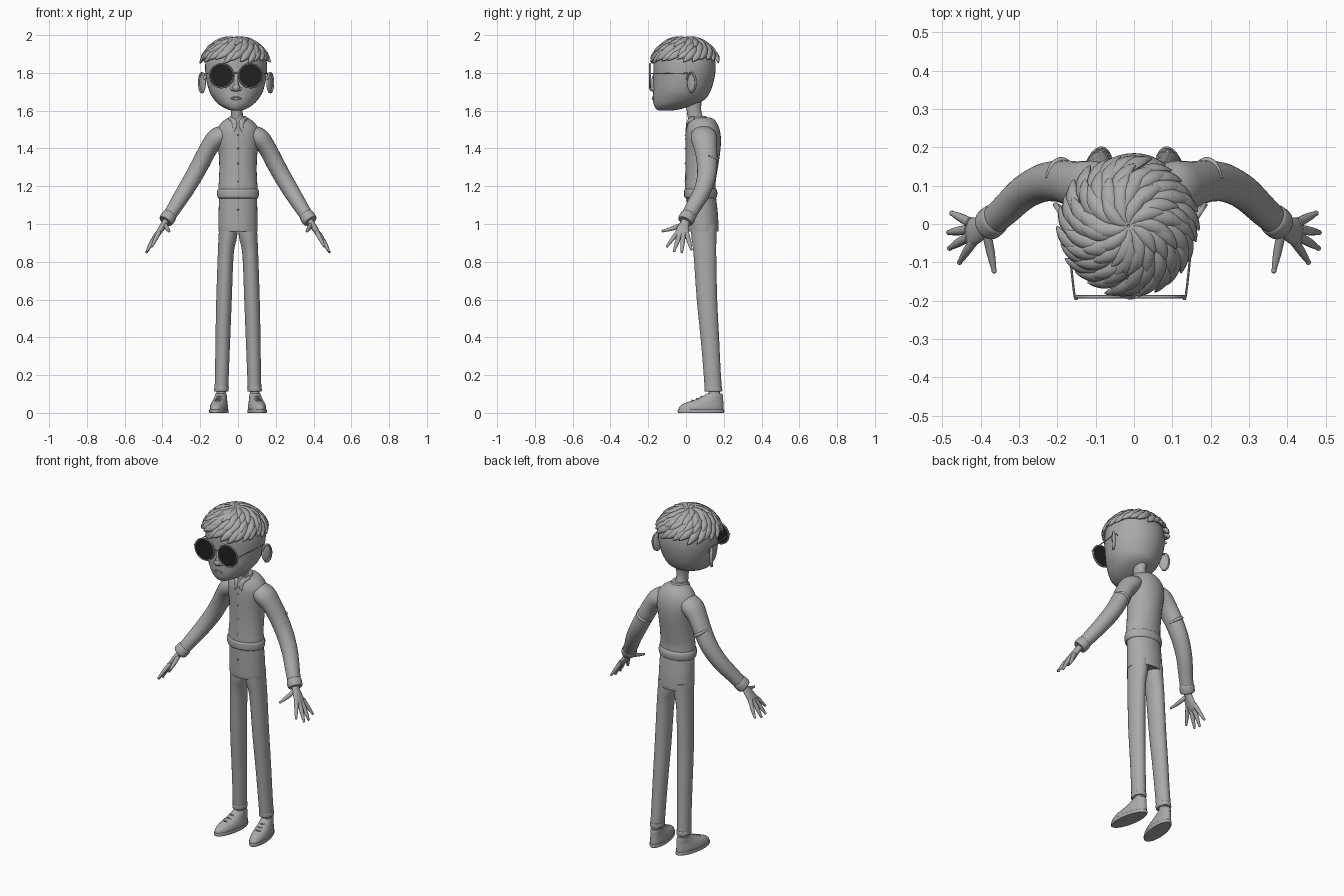
import bpy, bmesh, math, random
from mathutils import Vector, Matrix

if "Cube" in bpy.data.objects:
    bpy.data.objects.remove(bpy.data.objects["Cube"], do_unlink=True)
random.seed(4)
SIDES = ((1, "left"), (-1, "right"))
HEAD_X = -0.01


def material(name, value):
    mat = bpy.data.materials.new(name)
    mat.use_nodes = True
    colour = (value, value, value, 1)
    mat.diffuse_color = colour
    mat.node_tree.nodes["Principled BSDF"].inputs["Base Color"].default_value = colour
    return mat


grey = material("plain grey", 0.4)
black = material("lens black", 0.015)


def spline(rows, steps):
    """Smooth interpolation through rows of numbers."""
    ext = [rows[0]] + list(rows) + [rows[-1]]
    out = []
    for i in range(1, len(ext) - 2):
        for k in range(steps):
            t = k / steps
            out.append([0.5 * (2*b + (c - a)*t + (2*a - 5*b + 4*c - d)*t*t + (3*b - a - 3*c + d)*t**3)
                        for a, b, c, d in zip(*ext[i - 1:i + 3])])
    return out + [rows[-1]]


def loft(bm, rows, n=20, steps=4, ref=(0, 1, 0), level=False):
    """Rows are x, y, z, side radius, radius along ref; level keeps rings horizontal."""
    rows = spline(rows, steps)
    centres = [Vector(r[:3]) for r in rows]
    rings = []
    for i, row in enumerate(rows):
        u, w = Vector((1, 0, 0)), Vector((0, 1, 0))
        if not level:
            t = (centres[min(i + 1, len(rows) - 1)] - centres[max(i - 1, 0)]).normalized()
            w = Vector(ref)
            w = (w - t * w.dot(t)).normalized()
            u = t.cross(w)
        angles = [math.tau * k / n for k in range(n)]
        rings.append([bm.verts.new(centres[i] + u * row[3] * math.cos(a) + w * row[4] * math.sin(a))
                      for a in angles])
    for a, b in zip(rings, rings[1:]):
        for k in range(n):
            bm.faces.new((a[k], a[(k + 1) % n], b[(k + 1) % n], b[k]))
    bm.faces.new(rings[0])
    bm.faces.new(rings[-1])


def stack(bm, rows, x=0, n=32, steps=4):
    """Horizontal rings given as z, half width, front y, back y."""
    loft(bm, [(x, (f + b) / 2, z, hw, (b - f) / 2) for z, hw, f, b in rows], n, steps, level=True)


def ball(bm, centre, radii):
    bmesh.ops.create_uvsphere(bm, u_segments=20, v_segments=12, radius=1,
                              matrix=Matrix.LocRotScale(Vector(centre), None, Vector(radii)))


def finish(name, bm, side=1, dx=0, mat=grey, angle=40):
    for v in bm.verts:
        v.co.x = v.co.x * side + dx
    bmesh.ops.recalc_face_normals(bm, faces=bm.faces)
    mesh = bpy.data.meshes.new(name)
    bm.to_mesh(mesh)
    bm.free()
    mesh.materials.append(mat)
    obj = bpy.data.objects.new(name, mesh)
    bpy.context.collection.objects.link(obj)
    bpy.ops.object.select_all(action="DESELECT")
    obj.select_set(True)
    bpy.context.view_layer.objects.active = obj
    bpy.ops.object.shade_smooth_by_angle(angle=math.radians(angle))
    return obj


# Head, nose and lips
bm = bmesh.new()
stack(bm, [(1.6, .02, -.14, -.08), (1.608, .05, -.158, -.03), (1.63, .088, -.17, .04), (1.66, .117, -.175, .1),
           (1.7, .141, -.174, .128), (1.76, .157, -.172, .148), (1.82, .164, -.172, .157), (1.87, .16, -.17, .154),
           (1.91, .145, -.156, .14), (1.94, .118, -.13, .115), (1.963, .075, -.09, .07), (1.971, .03, -.04, .03)], n=40)
finish("head", bm, dx=HEAD_X)
bm = bmesh.new()
ball(bm, (0, -.172, 1.72), (.021, .023, .02))
loft(bm, [(0, -.168, 1.79, .01, .006), (0, -.175, 1.755, .011, .01), (0, -.178, 1.72, .014, .012)])
for s in (1, -1):
    ball(bm, (s * .018, -.17, 1.715), (.012, .014, .011))
finish("nose", bm, dx=HEAD_X)
bm = bmesh.new()
for z, r in ((1.671, .005), (1.661, .006)):
    loft(bm, [(-.036, -.166, 1.665, .001, .002), (0, -.175, z, r, r), (.036, -.166, 1.665, .001, .002)], n=10)
finish("lips", bm, dx=HEAD_X)

# Ears with a raised rim
for s, side in SIDES:
    bm = bmesh.new()
    ball(bm, (0, 0, 0), (.009, .028, .053))
    arc = [math.radians(a) for a in range(160, -111, -30)]
    loft(bm, [(.004, .027 * math.cos(a), .051 * math.sin(a), .006, .007) for a in arc], n=10, ref=(1, 0, 0))
    bm.transform(Matrix.Translation((.177, .03, 1.748)) @ Matrix.Rotation(math.radians(-33), 4, "Z"))
    finish(side + "_ear", bm, s, HEAD_X)

# Round dark glasses
for s, side in SIDES:
    bm = bmesh.new()
    circle = [math.tau * k / 40 for k in range(41)]
    loft(bm, [(.077 + .063 * math.cos(a), -.19, 1.785 + .063 * math.sin(a), .004, .005) for a in circle], n=8, steps=1)
    finish(side + "_lens_rim", bm, s, HEAD_X)
    bm = bmesh.new()
    bmesh.ops.create_cone(bm, cap_ends=True, segments=40, radius1=.061, radius2=.061, depth=.006,
                          matrix=Matrix.Translation((.077, -.19, 1.785)) @ Matrix.Rotation(math.pi / 2, 4, "X"))
    finish(side + "_lens", bm, s, HEAD_X, black)
    bm = bmesh.new()
    loft(bm, [(x, y, z, .003, .003) for x, y, z in ((.138, -.191, 1.796), (.145, -.188, 1.796), (.158, -.07, 1.796),
                                                 (.166, .02, 1.797), (.166, .045, 1.78))], n=8, ref=(0, 0, 1))
    finish(side + "_glasses_arm", bm, s, HEAD_X)
bm = bmesh.new()
loft(bm, [(-.017, -.19, 1.795, .003, .003), (0, -.194, 1.801, .003, .003), (.017, -.19, 1.795, .003, .003)], n=8)
finish("glasses_bridge", bm, dx=HEAD_X)

# Hair: leaf-shaped tufts swirling down from the crown
def dome(theta, phi, lift):
    d = Vector((math.sin(theta) * math.cos(phi), math.sin(theta) * math.sin(phi), math.cos(theta)))
    return Vector((-.005, -.005, 1.832)) + Vector((d.x * .174, d.y * .174, d.z * .15)) * lift, d


def tuft(bm, phi, start, end, width, swirl):
    rows = []
    for t, w in ((0, .35), (.3, .9), (.6, 1), (.85, .6), (1, .08)):
        p, d = dome(math.radians(start + (end - start) * t), phi - swirl * t, 1 + .075 * t * t)
        rows.append((*p, width * w, .013 * w + .001))
        if t == .6:
            normal = d
    loft(bm, rows, n=8, steps=3, ref=normal)


bm = bmesh.new()
for count, start, end, width in ((26, 45, 80, .021), (22, 28, 64, .021), (16, 10, 48, .022), (10, 1, 36, .02)):
    for k in range(count):
        phi = math.tau * (k + random.uniform(-.2, .2)) / count + start
        tuft(bm, phi, start, end + random.uniform(-5, 5), width, .55)
tuft(bm, math.radians(-85), 3, 42, .026, .15)
finish("hair", bm, dx=HEAD_X, angle=60)

# Neck and collar
bm = bmesh.new()
stack(bm, [(1.52, .034, .02, .11), (1.57, .032, .008, .088), (1.61, .031, .002, .08), (1.66, .036, -.01, .085)], x=-.006)
finish("neck", bm)
bm = bmesh.new()
stack(bm, [(1.53, .06, .006, .14), (1.555, .05, .012, .118), (1.572, .043, .012, .105)])
finish("collar", bm)
for s, side in SIDES:
    bm = bmesh.new()
    loft(bm, [(.045, .045, 1.562, .01, .006), (.022, .012, 1.545, .014, .006), (.018, .004, 1.515, .011, .005),
              (.024, .0, 1.49, .003, .003)], n=10)
    finish(side + "_collar_flap", bm, s)

# Sweater, its waistband and the shirt tail below
bm = bmesh.new()
stack(bm, [(1.15, .103, -.002, .157), (1.19, .104, -.004, .157), (1.23, .101, -.002, .158), (1.3, .099, 0, .169),
           (1.38, .103, 0, .181), (1.45, .114, -.001, .185), (1.5, .11, .001, .178), (1.535, .088, .012, .163),
           (1.556, .062, .022, .145), (1.565, .04, .03, .12)])
finish("sweater", bm)
bm = bmesh.new()
stack(bm, [(1.135, .1, .004, .155), (1.142, .108, -.008, .163), (1.165, .111, -.01, .166),
           (1.182, .108, -.008, .162), (1.19, .1, .004, .155)])
finish("sweater_waistband", bm)
bm = bmesh.new()
stack(bm, [(.962, .098, .016, .165), (.967, .104, .009, .172), (1.05, .103, .006, .169), (1.15, .1, .003, .158)])
finish("shirt_tail", bm)

# Front placket and buttons
bm = bmesh.new()
loft(bm, [(0, .002, 1.51, .009, .004), (0, -.001, 1.45, .009, .003), (0, 0, 1.33, .009, .003), (0, -.003, 1.19, .009, .003)], n=8)
finish("placket", bm)
bm = bmesh.new()
for z in (1.47, 1.4, 1.32, 1.225, 1.075):
    ball(bm, (0, -.002, z), (.005, .005, .005))
finish("buttons", bm)

FINGERS = {"index_finger": ((.418, -.045, .955), (.437, -.072, .92), (.455, -.1, .883)),
           "middle_finger": ((.43, -.033, .945), (.46, -.05, .895), (.481, -.063, .858)),
           "ring_finger": ((.432, -.014, .945), (.464, -.019, .89), (.483, -.022, .852)),
           "little_finger": ((.428, .004, .95), (.455, .018, .9), (.475, .028, .867)),
           "thumb": ((.385, -.02, .995), (.374, -.075, .975), (.365, -.122, .963))}

for s, side in SIDES:
    # Sleeve, cuff and elbow fold
    bm = bmesh.new()
    loft(bm, [(.06, .09, 1.48, .045, .06), (.11, .095, 1.455, .055, .07), (.152, .103, 1.405, .048, .061),
              (.19, .111, 1.335, .047, .055), (.236, .108, 1.25, .046, .05), (.287, .082, 1.165, .043, .045),
              (.337, .036, 1.085, .038, .041), (.375, .002, 1.025, .034, .037)], n=24)
    finish(side + "_sleeve", bm, s)
    bm = bmesh.new()
    loft(bm, [(.36, .015, 1.049, .036, .038), (.365, .011, 1.042, .04, .042), (.379, -.001, 1.021, .04, .042),
              (.384, -.005, 1.014, .036, .038)], n=24)
    finish(side + "_cuff", bm, s)
    bm = bmesh.new()
    loft(bm, [(.152, .12, 1.309, .004, .004), (.167, .153, 1.32, .008, .008), (.19, .166, 1.335, .009, .009),
              (.213, .153, 1.351, .008, .008), (.228, .12, 1.361, .004, .004)], n=10, ref=(.45, 0, -.85))
    finish(side + "_sleeve_fold", bm, s)

    # Hand: flat palm and five digits
    bm = bmesh.new()
    loft(bm, [(.366, .008, 1.04, .019, .022), (.388, -.006, 1.005, .017, .024), (.408, -.016, .973, .016, .034),
              (.428, -.022, .943, .013, .037), (.44, -.024, .925, .006, .028)])
    finish(side + "_palm", bm, s)
    for name, (a, b, c) in FINGERS.items():
        bm = bmesh.new()
        ref = (0, 0, 1) if name == "thumb" else (0, 1, 0)
        loft(bm, [(*a, .012, .013), (*b, .011, .011), (*c, .006, .006)], n=12, ref=ref)
        ball(bm, c, (.007, .007, .007))
        finish(side + "_" + name, bm, s)

    # Trouser leg with hem and knee crease
    bm = bmesh.new()
    loft(bm, [(.088, .145, .115, .036, .045), (.084, .136, .25, .037, .046), (.08, .126, .4, .039, .049),
              (.074, .111, .6, .041, .054), (.065, .1, .84, .042, .06), (.054, .095, .93, .049, .066),
              (.051, .093, 1, .048, .068)], n=28, level=True)
    finish(side + "_trouser_leg", bm, s)
    bm = bmesh.new()
    loft(bm, [(.088, .145, .113, .035, .044), (.088, .145, .117, .038, .047), (.087, .144, .135, .038, .047),
              (.087, .144, .139, .035, .044)], n=28, level=True)
    finish(side + "_trouser_hem", bm, s)

    # Ankle, shoe upper, sole and laces
    bm = bmesh.new()
    loft(bm, [(.09, .15, .05, .026, .032), (.089, .148, .13, .025, .03)], level=True)
    finish(side + "_ankle", bm, s)
    toe_out = Matrix.Translation((.09, .15, 0)) @ Matrix.Rotation(math.radians(9), 4, "Z") @ Matrix.Translation((0, -.15, 0))
    parts = {"shoe": [(.012, .044, -.042, .199), (.03, .045, -.038, .2), (.05, .041, -.012, .199),
                      (.07, .035, .045, .197), (.09, .031, .09, .196), (.102, .029, .108, .192)],
             "sole": [(0, .046, -.043, .2), (.004, .048, -.046, .203), (.014, .048, -.046, .203), (.018, .046, -.043, .2)]}
    for name, rows in parts.items():
        bm = bmesh.new()
        stack(bm, rows)
        bm.transform(toe_out)
        finish(side + "_" + name, bm, s)
    bm = bmesh.new()
    for y, z in ((.03, .067), (.055, .076), (.08, .087)):
        loft(bm, [(-.022, y + .012, z - .008, .003, .003), (0, y, z, .004, .004), (.022, y + .012, z - .008, .003, .003)], n=8)
    bm.transform(toe_out)
    finish(side + "_laces", bm, s)
